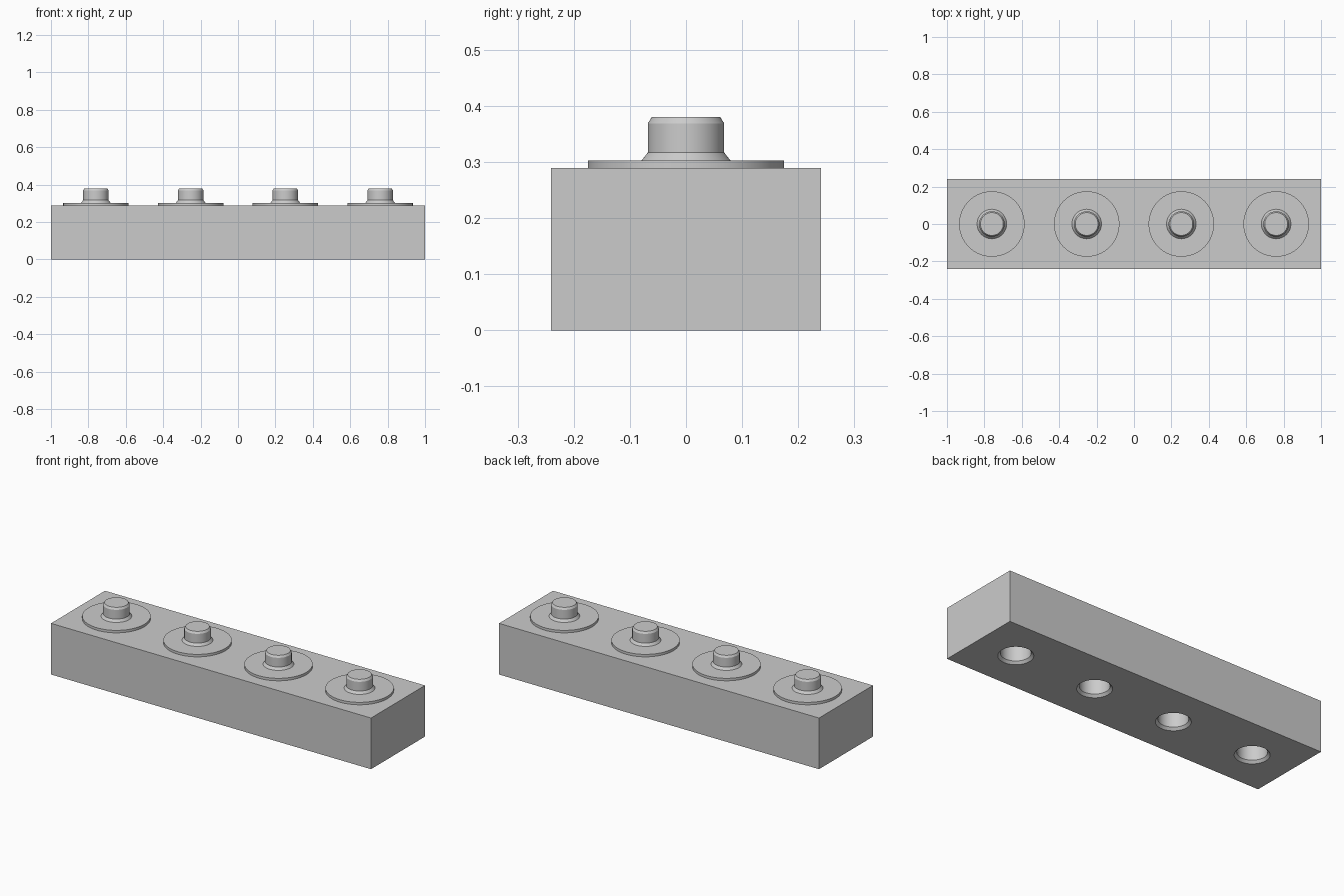
import bpy, bmesh, math

SEGMENTS = 64
STUD_X = [-0.76, -0.253, 0.253, 0.76]
BODY_TOP = 0.289

if "Cube" in bpy.data.objects:
    bpy.data.objects.remove(bpy.data.objects["Cube"], do_unlink=True)

grey = bpy.data.materials.new("plain grey")
grey.use_nodes = True
grey.diffuse_color = (0.6, 0.6, 0.6, 1)
grey.node_tree.nodes["Principled BSDF"].inputs["Base Color"].default_value = (0.6, 0.6, 0.6, 1)


def add_object(name, bm):
    bmesh.ops.recalc_face_normals(bm, faces=bm.faces)
    mesh = bpy.data.meshes.new(name)
    bm.to_mesh(mesh)
    bm.free()
    mesh.materials.append(grey)
    obj = bpy.data.objects.new(name, mesh)
    bpy.context.collection.objects.link(obj)
    return obj


def turned(name, profile, x):
    """Closed solid turned about the z axis from (radius, height) points."""
    bm = bmesh.new()
    rings = [[bm.verts.new((r * math.cos(a), r * math.sin(a), z))
              for a in (math.tau * i / SEGMENTS for i in range(SEGMENTS))]
             for r, z in profile]
    for low, high in zip(rings, rings[1:]):
        for i in range(SEGMENTS):
            j = (i + 1) % SEGMENTS
            bm.faces.new((low[i], low[j], high[j], high[i]))
    bm.faces.new(rings[0])
    bm.faces.new(rings[-1])
    obj = add_object(name, bm)
    obj.location.x = x
    return obj


def smooth(obj):
    bpy.ops.object.select_all(action="DESELECT")
    obj.select_set(True)
    bpy.context.view_layer.objects.active = obj
    bpy.ops.object.shade_smooth_by_angle(angle=math.radians(25))


# Rectangular block
bm = bmesh.new()
bmesh.ops.create_cube(bm, size=1)
bmesh.ops.scale(bm, vec=(2, 0.482, BODY_TOP), verts=bm.verts)
bmesh.ops.translate(bm, vec=(0, 0, BODY_TOP / 2), verts=bm.verts)
body = add_object("block", bm)

# Flange, flared foot and chamfered stud; socket with a chamfered mouth
stud_profile = [(0.175, BODY_TOP - 0.005), (0.175, 0.303), (0.079, 0.303),
                (0.068, 0.317), (0.068, 0.369), (0.061, 0.38)]
socket_profile = [(0.098, -0.01), (0.076, 0.014), (0.076, 0.105)]

for n, x in enumerate(STUD_X, 1):
    smooth(turned(f"stud_{n}", stud_profile, x))
    cutter = turned(f"socket_cutter_{n}", socket_profile, x)
    cutter.hide_render = True
    cutter.hide_viewport = True
    cut = body.modifiers.new(f"socket_{n}", "BOOLEAN")
    cut.operation = "DIFFERENCE"
    cut.solver = "EXACT"
    cut.object = cutter

# Apply the cuts and drop the cutters
bpy.context.view_layer.update()
shape = bpy.data.meshes.new_from_object(body.evaluated_get(bpy.context.evaluated_depsgraph_get()))
body.modifiers.clear()
body.data = shape
for obj in [o for o in bpy.data.objects if o.name.startswith("socket_cutter")]:
    bpy.data.objects.remove(obj, do_unlink=True)
smooth(body)
